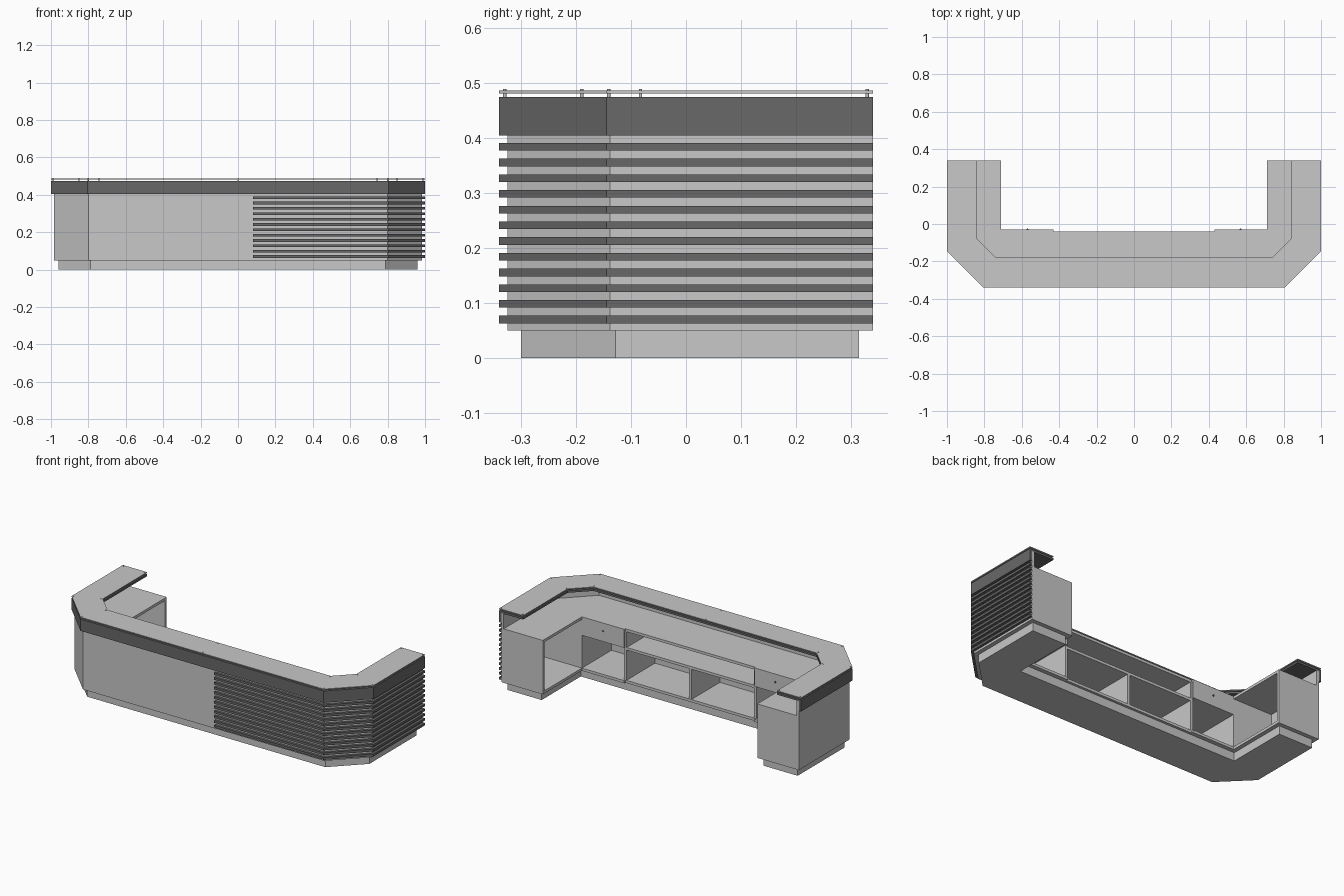
import bpy, bmesh
from mathutils import Vector

if "Cube" in bpy.data.objects:
    bpy.data.objects.remove(bpy.data.objects["Cube"], do_unlink=True)


def material(name, value):
    m = bpy.data.materials.new(name)
    m.use_nodes = True
    colour = (value, value, value, 1)
    m.diffuse_color = colour
    m.node_tree.nodes["Principled BSDF"].inputs["Base Color"].default_value = colour
    return m


LIGHT = material("light grey", 0.58)
DARK = material("dark grey", 0.14)
BACK = 0.34    # open ends of the two arms
BOARD = 0.016  # panel thickness
BASE, DESK, BAND, TOP = 0.05, 0.373, 0.405, 0.475


def finish(name, bm, mat):
    bmesh.ops.recalc_face_normals(bm, faces=bm.faces)
    mesh = bpy.data.meshes.new(name)
    bm.to_mesh(mesh)
    bm.free()
    mesh.materials.append(mat)
    obj = bpy.data.objects.new(name, mesh)
    bpy.context.collection.objects.link(obj)
    return obj


def prism(name, points, z0, z1, mat):
    """Upright extrusion of a plan outline."""
    bm = bmesh.new()
    face = bm.faces.new([bm.verts.new((x, y, z0)) for x, y in points])
    ext = bmesh.ops.extrude_face_region(bm, geom=[face])
    verts = [g for g in ext["geom"] if isinstance(g, bmesh.types.BMVert)]
    bmesh.ops.translate(bm, verts=verts, vec=Vector((0, 0, z1 - z0)))
    return finish(name, bm, mat)


def box(name, x0, x1, y0, y1, z0, z1, mat=LIGHT):
    return prism(name, [(x0, y0), (x1, y0), (x1, y1), (x0, y1)], z0, z1, mat)


def half_path(d, end=BACK):
    """Left half of the chamfered outline, inset by d, from front to arm end."""
    k = 0.414 * d
    return [(0.805 - k, d - 0.34), (1 - d, k - 0.145), (1 - d, end)]


def mirrored(half):
    return [(-x, y) for x, y in reversed(half)] + half


def ring(name, outer, inner, z0, z1, mat):
    """U-shaped slab between two half outlines."""
    return prism(name, mirrored(outer) + mirrored(inner)[::-1], z0, z1, mat)


# Plinth, outer wall, upper band and raised counter
ring("plinth", half_path(0.04, 0.315), [(0.735, -0.055), (0.735, 0.315)], 0, BASE, LIGHT)
ring("outer_wall", half_path(0.015), half_path(0.031), BASE, TOP - 0.012, LIGHT)
ring("upper_band", half_path(0), half_path(0.0149), BAND, TOP, DARK)
ring("counter_board", half_path(0.0149), half_path(0.16), TOP - 0.012, TOP, DARK)
ring("counter_top", half_path(0), half_path(0.16), 0.482, 0.487, LIGHT)

# Standoffs carrying the counter top
outer, inner = half_path(0.01, 0.33), half_path(0.15, 0.33)
spots = mirrored(outer) + mirrored(inner) + [(0, -0.33), (0, -0.19)]
bm = bmesh.new()
for x, y in spots:
    ret = bmesh.ops.create_cone(bm, cap_ends=True, segments=12, radius1=0.003,
                                radius2=0.003, depth=0.015)
    bmesh.ops.translate(bm, verts=ret["verts"], vec=Vector((x, y, 0.4825)))
finish("standoffs", bm, LIGHT)

# Horizontal slats around the left corner
slat = [(0.08, -0.34)] + half_path(0) + half_path(0.0151)[::-1] + [(0.08, -0.3249)]
for i in range(12):
    z = 0.07 + i * 0.0286
    prism(f"slat_{i + 1}", slat, z - 0.007, z + 0.007, DARK)

# Work surface and cabinet floor
edge = [(0.43, -0.04), (0.43, -0.03), (0.71, -0.03), (0.71, BACK)]
ring("desk_top", half_path(0.031), edge, DESK - BOARD, DESK, LIGHT)
ring("cabinet_floor", half_path(0.031), edge, BASE, BASE + BOARD, LIGHT)

# Cabinet panels, drawers and knobs on both sides
z0, z1 = BASE + BOARD, DESK - BOARD
shelf_z = 0.262
for side, s in (("left", 1), ("right", -1)):
    def panel(name, x0, x1, y0, y1, za=z0, zb=z1):
        a, b = sorted((s * x0, s * x1))
        box(f"{side}_{name}", a, b, y0, y1, za, zb)

    panel("arm_end_panel", 0.71, 0.969, BACK - BOARD, BACK)
    panel("arm_inner_panel", 0.71, 0.969, -0.046, -0.03)
    panel("corner_panel", 0.71, 0.726, -0.309, -0.046)
    panel("divider", 0.43 - BOARD / 2, 0.43 + BOARD / 2, -0.309, -0.04)
    panel("drawer_front", 0.432, 0.708, -0.046, -0.03, shelf_z, z1)
    panel("drawer_bottom", 0.438, 0.71, -0.309, -0.046, shelf_z, shelf_z + 0.01)
    bm = bmesh.new()
    bmesh.ops.create_uvsphere(bm, u_segments=12, v_segments=8, radius=0.005)
    bmesh.ops.translate(bm, verts=bm.verts, vec=Vector((s * 0.57, -0.029, 0.325)))
    finish(f"{side}_drawer_knob", bm, DARK)

# Central shelf and the divider below it
box("centre_shelf", -0.422, 0.422, -0.309, -0.042, shelf_z - BOARD, shelf_z)
box("centre_divider", -BOARD / 2, BOARD / 2, -0.309, -0.042, z0, shelf_z - BOARD)
